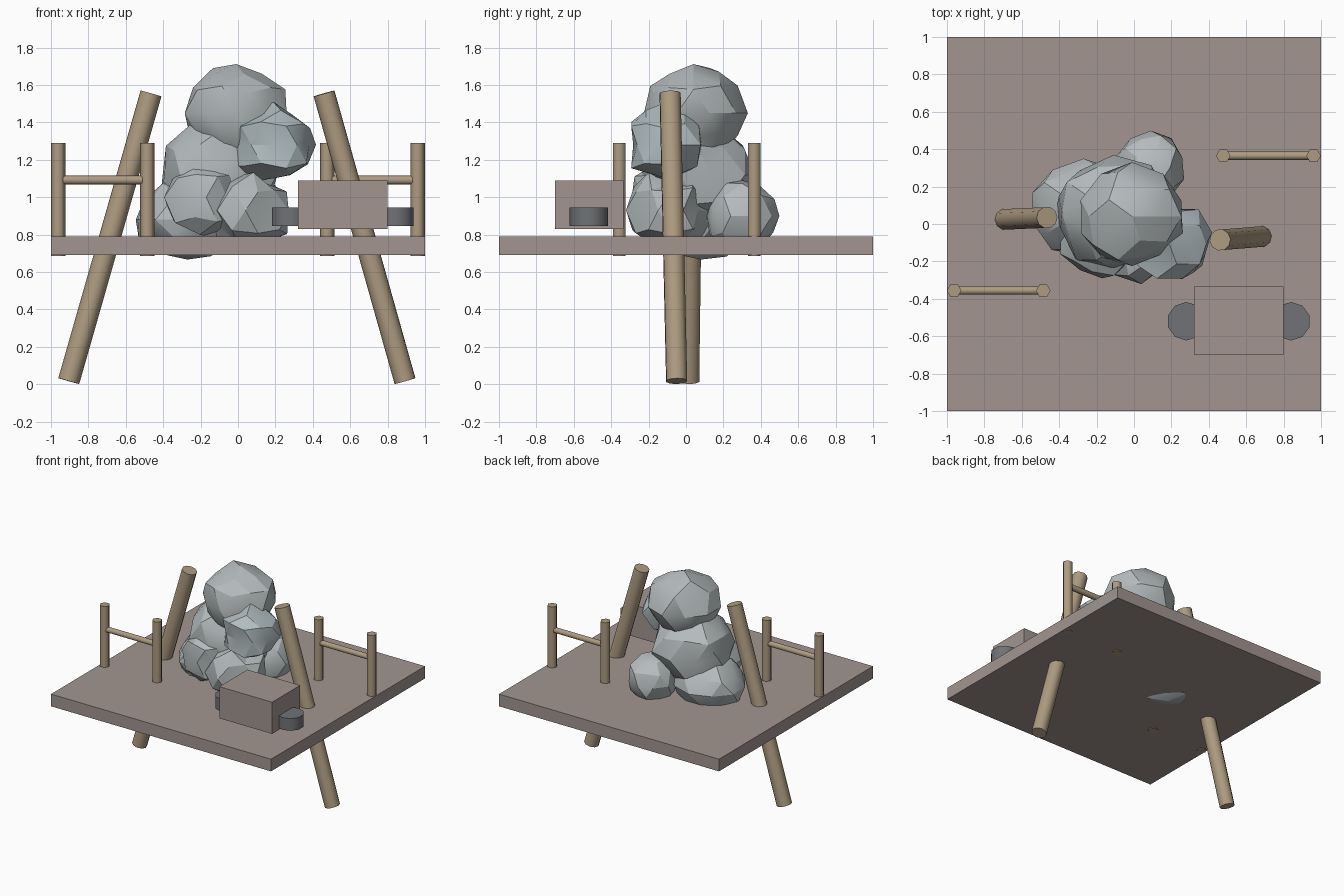
import bpy, math, random
from mathutils import Vector

if "Cube" in bpy.data.objects:
    bpy.data.objects.remove(bpy.data.objects["Cube"])


def material(name, rgb):
    m = bpy.data.materials.new(name)
    m.diffuse_color = (*rgb, 1)
    m.use_nodes = True
    m.node_tree.nodes["Principled BSDF"].inputs["Base Color"].default_value = m.diffuse_color
    return m


WOOD = material("wood", (0.42, 0.33, 0.22))
EARTH = material("earth", (0.36, 0.30, 0.28))
STONE = material("stone", (0.46, 0.50, 0.51))
PALE = material("pale_stone", (0.44, 0.51, 0.53))
DARK = material("dark_grey", (0.16, 0.17, 0.18))


def finish(name, mat, angle=40):
    ob = bpy.context.object
    ob.name = name
    ob.data.materials.append(mat)
    bpy.ops.object.shade_smooth_by_angle(angle=math.radians(angle))
    return ob


def box(name, lo, hi, mat):
    lo, hi = Vector(lo), Vector(hi)
    bpy.ops.mesh.primitive_cube_add(size=1, location=(lo + hi) / 2)
    bpy.context.object.scale = hi - lo
    bpy.ops.object.transform_apply(location=False, rotation=False, scale=True)
    return finish(name, mat)


def pole(name, a, b, radius, sides, mat, spin=0):
    a, b = Vector(a), Vector(b)
    d = b - a
    bpy.ops.mesh.primitive_cylinder_add(vertices=sides, radius=radius,
                                        depth=d.length, location=(a + b) / 2)
    ob = finish(name, mat, 65)
    q = d.to_track_quat('Z', 'Y')
    ob.rotation_euler = q.to_euler()
    if spin:
        ob.rotation_euler.rotate_axis('Z', spin)
    return ob


def rock(name, centre, radii, rough, seed, mat):
    rng = random.Random(seed)
    bpy.ops.mesh.primitive_ico_sphere_add(subdivisions=2, radius=1, location=centre)
    ob = bpy.context.object
    for v in ob.data.vertices:
        k = 1 + rng.uniform(-rough, rough * 0.5)
        v.co = Vector(c * r * k for c, r in zip(v.co, radii))
    return finish(name, mat, 22)


# ground slab
box("ground_slab", (-1, -1, 0.69), (1, 1, 0.79), EARTH)

# leaning logs that pass through the slab
pole("left_log", (-0.905, 0.015, 0.017), (-0.465, 0.035, 1.555), 0.058, 10, WOOD)
pole("right_log", (0.893, -0.05, 0.017), (0.46, -0.085, 1.555), 0.058, 10, WOOD)

# two short fences
for side, x0, x1, y in (("left", -0.962, -0.485, -0.356), ("right", 0.477, 0.96, 0.365)):
    for i, x in enumerate((x0, x1)):
        pole(f"{side}_fence_post_{i + 1}", (x, y, 0.685), (x, y, 1.29),
             0.039, 6, WOOD, math.radians(30))
    pole(f"{side}_fence_rail", (x0, y, 1.092), (x1, y, 1.092), 0.025, 6, WOOD)

# block with round dark end pieces
box("block", (0.32, -0.70, 0.83), (0.80, -0.335, 1.09), EARTH)
for side, x in (("left", 0.28), ("right", 0.84)):
    pole(f"{side}_end_disc", (x, -0.52, 0.845), (x, -0.52, 0.945), 0.103, 10, DARK)

# large stacked boulders
rock("top_boulder", (-0.01, 0.04, 1.45), (0.28, 0.28, 0.27), 0.10, 3, STONE)
rock("middle_boulder", (-0.11, 0.06, 1.12), (0.33, 0.30, 0.30), 0.10, 5, STONE)
rock("left_boulder", (-0.27, 0.08, 0.88), (0.29, 0.27, 0.225), 0.08, 8, STONE)
rock("back_boulder", (0.09, 0.30, 0.90), (0.19, 0.20, 0.20), 0.08, 11, STONE)

# jagged rocks at the front
rock("jagged_upper_rock", (0.19, -0.11, 1.28), (0.24, 0.21, 0.22), 0.22, 14, PALE)
rock("jagged_lower_rock", (0.04, -0.08, 0.93), (0.24, 0.22, 0.22), 0.22, 17, STONE)
rock("jagged_front_rock", (-0.17, -0.09, 1.0), (0.22, 0.21, 0.24), 0.18, 21, STONE)
